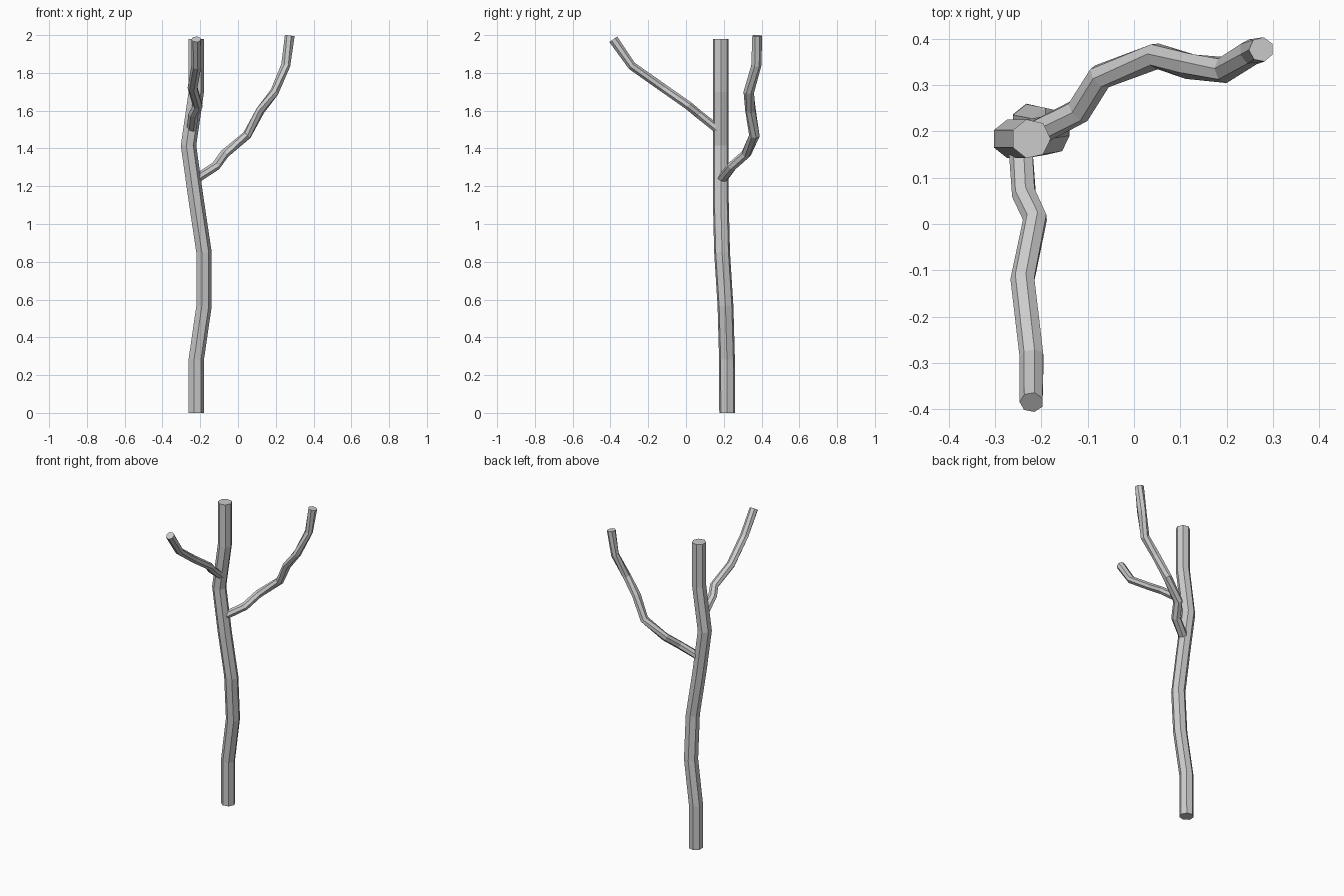
import bpy, math
from mathutils import Vector

if "Cube" in bpy.data.objects:
    bpy.data.objects.remove(bpy.data.objects["Cube"])

SIDES = 7


def tube(name, path, side_r, up_r, end_r, level=False):
    """Faceted capped tube along a path; level=True keeps every ring horizontal."""
    pts = [Vector(p) for p in path]
    verts, faces = [], []
    last = len(pts) - 1
    for i, p in enumerate(pts):
        t = Vector((0, 0, 1))
        if not level:
            t = Vector()
            if i > 0:
                t += (p - pts[i - 1]).normalized()
            if i < last:
                t += (pts[i + 1] - p).normalized()
            t.normalize()
        if level:
            side, up = Vector((1, 0, 0)), Vector((0, 1, 0))
        else:
            side = t.cross(Vector((0, 0, 1))).normalized()
            up = side.cross(t)
            # keep (side, up, tangent) right handed
            up = t.cross(side)
        a, b = (end_r, end_r) if i == last else (side_r, up_r)
        for k in range(SIDES):
            ang = 2 * math.pi * k / SIDES
            verts.append(p + side * a * math.cos(ang) + up * b * math.sin(ang))
    for i in range(last):
        for k in range(SIDES):
            n = (k + 1) % SIDES
            faces.append((i * SIDES + k, i * SIDES + n,
                          (i + 1) * SIDES + n, (i + 1) * SIDES + k))
    faces.append(tuple(reversed(range(SIDES))))
    faces.append(tuple(last * SIDES + k for k in range(SIDES)))
    mesh = bpy.data.meshes.new(name)
    mesh.from_pydata(verts, [], faces)
    mesh.update()
    obj = bpy.data.objects.new(name, mesh)
    bpy.context.collection.objects.link(obj)
    return obj


# Trunk, gently wavering
tube("trunk", [
    (-0.223, 0.218, 0), (-0.223, 0.217, 0.283), (-0.182, 0.209, 0.566),
    (-0.182, 0.191, 0.849), (-0.224, 0.184, 1.13), (-0.264, 0.184, 1.415),
    (-0.223, 0.184, 1.70), (-0.223, 0.184, 1.98)], 0.043, 0.043, 0.043, level=True)

# Lower branch, reaching to the right and back
tube("lower_branch", [
    (-0.23, 0.187, 1.232), (-0.12, 0.244, 1.305), (-0.073, 0.318, 1.37),
    (0.048, 0.363, 1.47), (0.117, 0.342, 1.60), (0.195, 0.333, 1.70),
    (0.252, 0.371, 1.84), (0.275, 0.377, 1.997)], 0.029, 0.024, 0.027)

# Upper branch, reaching to the front
tube("upper_branch", [
    (-0.245, 0.18, 1.492), (-0.237, 0.065, 1.582), (-0.213, 0.012, 1.627),
    (-0.24, -0.12, 1.72), (-0.22, -0.287, 1.837), (-0.221, -0.385, 1.978)],
    0.027, 0.023, 0.026)
